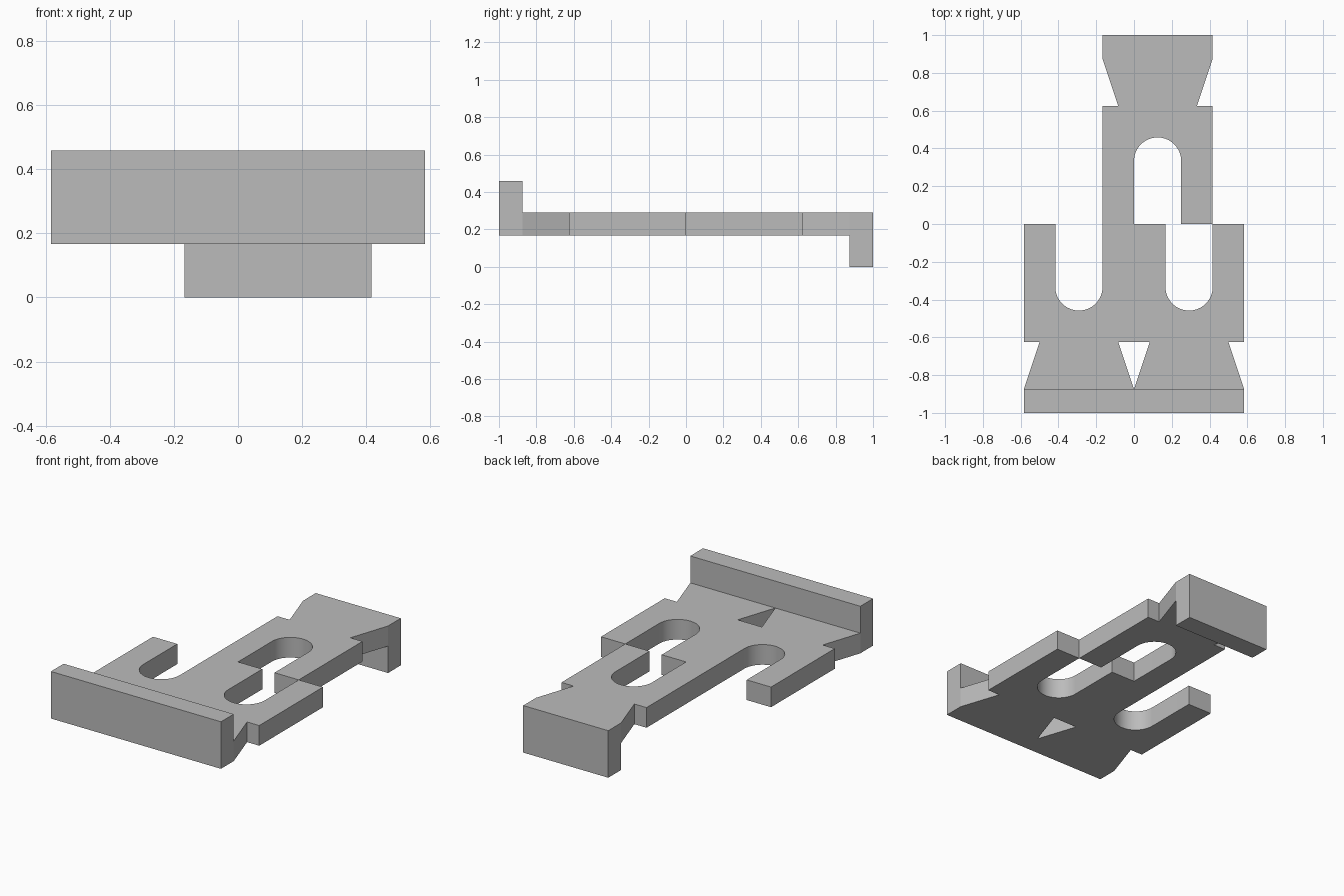
import bpy, bmesh, math
from mathutils import Matrix

cube = bpy.data.objects.get("Cube")
if cube:
    bpy.data.objects.remove(cube, do_unlink=True)

HALF = 7 / 24        # half the width of one clip
THICK = 1 / 8        # plate thickness
LIP = 1 / 6          # lip height above the plate
SLOT_R = 1 / 8       # slot radius
SLOT_Y = -1 / 3      # centre of the slot's round end
MID = (THICK + 2 * LIP) / 2
STEPS = 32

grey = bpy.data.materials.new("plain grey")
grey.use_nodes = True
colour = (0.5, 0.5, 0.5, 1)
grey.diffuse_color = colour
grey.node_tree.nodes["Principled BSDF"].inputs["Base Color"].default_value = colour


def make_clip(name, x, flipped=False):
    """Slotted plate with a dovetail neck and an upright lip along its end."""
    bm = bmesh.new()
    # Right half of the outline, from the lip up to the slot mouth
    side = [(HALF, -0.875), (HALF - 1 / 12, -0.625), (HALF, -0.625),
            (HALF, 0), (SLOT_R, 0)]
    # Round end of the slot
    arc = [(SLOT_R * math.cos(a), SLOT_Y - SLOT_R * math.sin(a))
           for a in (math.pi * i / STEPS for i in range(STEPS + 1))]
    outline = side + arc + [(-px, py) for px, py in reversed(side)]
    ring = [bm.verts.new((px, py, 0)) for px, py in outline]
    plate = bm.faces.new(ring)
    # Strip beneath the lip
    end = [bm.verts.new((s * HALF, -1, 0)) for s in (-1, 1)]
    strip = bm.faces.new([ring[-1], end[0], end[1], ring[0]])
    # Thicken the plate, then raise the lip from its end strip
    solid = bmesh.ops.extrude_face_region(bm, geom=[plate, strip], use_keep_orig=True)
    top = [v for v in solid["geom"] if isinstance(v, bmesh.types.BMVert)]
    bmesh.ops.translate(bm, verts=top, vec=(0, 0, THICK))
    top_strip = [f for f in solid["geom"] if isinstance(f, bmesh.types.BMFace)
                 and f.calc_center_median().y < -0.875]
    lip = bmesh.ops.extrude_face_region(bm, geom=top_strip)
    raised = [v for v in lip["geom"] if isinstance(v, bmesh.types.BMVert)]
    bmesh.ops.translate(bm, verts=raised, vec=(0, 0, LIP))
    # Place the clip; the back one is turned over end to end
    bmesh.ops.translate(bm, verts=bm.verts, vec=(0, 0, -THICK / 2))
    if flipped:
        bmesh.ops.rotate(bm, verts=bm.verts, matrix=Matrix.Rotation(math.pi, 3, "X"))
    bmesh.ops.translate(bm, verts=bm.verts, vec=(x, 0, MID))
    bmesh.ops.recalc_face_normals(bm, faces=bm.faces)
    mesh = bpy.data.meshes.new(name)
    bm.to_mesh(mesh)
    bm.free()
    mesh.materials.append(grey)
    obj = bpy.data.objects.new(name, mesh)
    bpy.context.collection.objects.link(obj)
    bpy.ops.object.select_all(action="DESELECT")
    obj.select_set(True)
    bpy.context.view_layer.objects.active = obj
    bpy.ops.object.shade_smooth_by_angle(angle=math.radians(15))


make_clip("front_right_clip", -HALF)
make_clip("front_left_clip", HALF)
make_clip("back_clip", 1 / 8, flipped=True)
